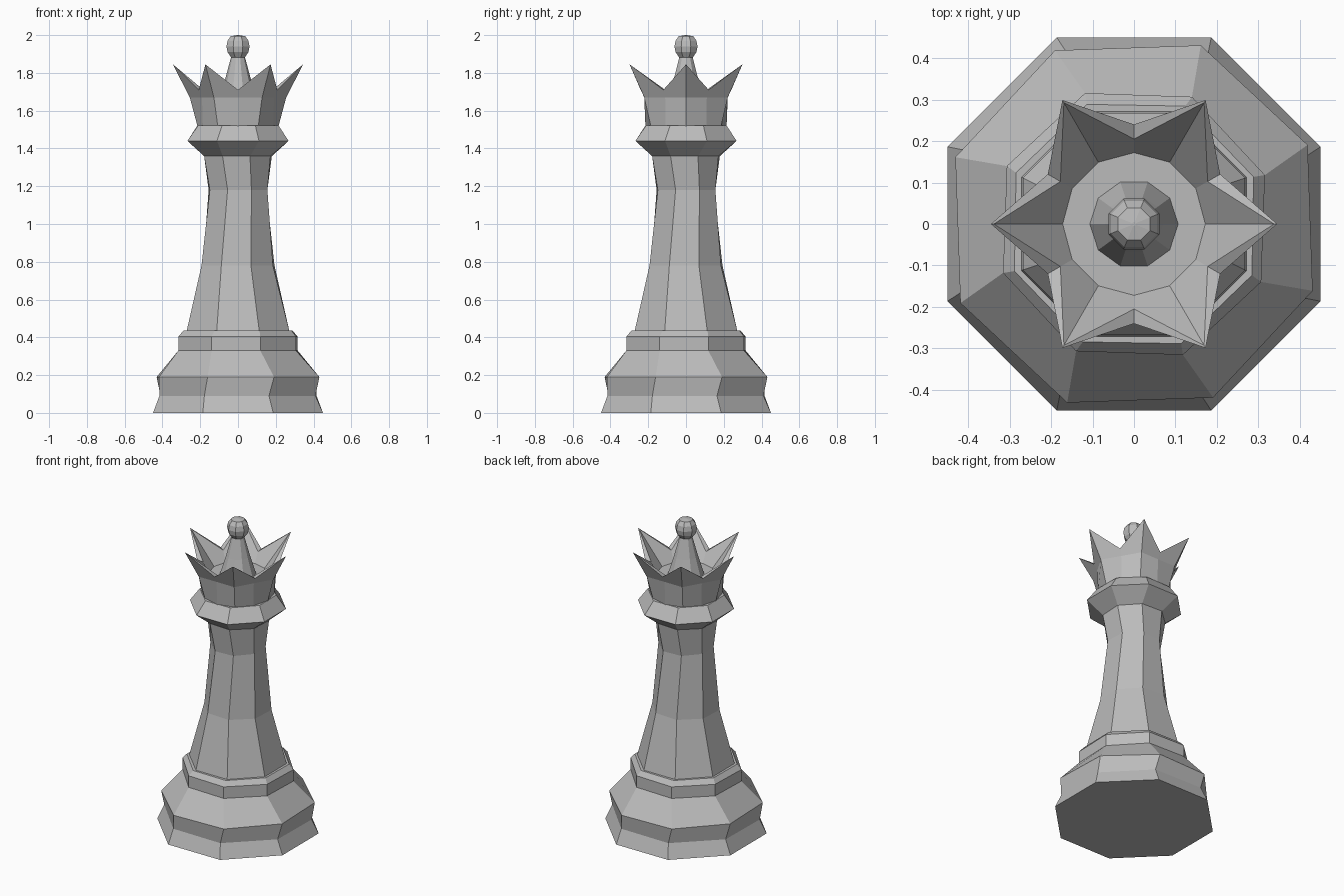
import bpy, math

if "Cube" in bpy.data.objects:
    bpy.data.objects.remove(bpy.data.objects["Cube"])

grey = bpy.data.materials.new("stone grey")
grey.diffuse_color = (0.5, 0.5, 0.5, 1)
grey.use_nodes = True
grey.node_tree.nodes["Principled BSDF"].inputs["Base Color"].default_value = grey.diffuse_color


def build(name, rings, cap_bottom=True, cap_top=True):
    """Skin a stack of point rings with quads and optional end caps."""
    n = len(rings[0])
    verts = [p for ring in rings for p in ring]
    faces = []
    for k in range(len(rings) - 1):
        for i in range(n):
            j = (i + 1) % n
            faces.append((k * n + i, k * n + j, (k + 1) * n + j, (k + 1) * n + i))
    if cap_bottom:
        faces.append(tuple(reversed(range(n))))
    if cap_top:
        faces.append(tuple(range(len(verts) - n, len(verts))))
    mesh = bpy.data.meshes.new(name)
    mesh.from_pydata(verts, [], faces)
    mesh.validate()
    mesh.materials.append(grey)
    obj = bpy.data.objects.new(name, mesh)
    bpy.context.collection.objects.link(obj)
    return obj


def ring(n, r, z, turn=0.0):
    """Regular polygon, turned by some degrees."""
    a = [math.radians(turn + 360 * i / n) for i in range(n)]
    return [(r * math.cos(t), r * math.sin(t), z) for t in a]


def star(peak, valley):
    """Twelve points alternating between (radius, height) peaks and valleys."""
    pts = []
    for i in range(12):
        r, z = (peak, valley)[i % 2]
        t = math.radians(30 * i)
        pts.append((r * math.cos(t), r * math.sin(t), z))
    return pts


def lathe(name, profile):
    """Octagonal turned part; each row is radius, height, small hand-cut twist."""
    return build(name, [ring(8, r, z, 22.5 + twist) for r, z, twist in profile])


# Stepped foot
lathe("base", [(0.487, 0, 0), (0.447, 0.09, -1), (0.46, 0.19, 2),
               (0.337, 0.33, -2), (0.337, 0.405, -2), (0.31, 0.435, -1)])
# Slightly twisted shaft
lathe("shaft", [(0.295, 0.43, 0), (0.205, 0.78, -3), (0.165, 1.18, 3), (0.19, 1.36, -3)])
# Flared collar under the crown
lathe("collar", [(0.185, 1.355, -3), (0.29, 1.44, 0), (0.23, 1.522, 1)])

# Six-pointed hollow crown: outside wall, rim, inside wall, floor
build("crown", [
    star((0.215, 1.52), (0.215, 1.52)),
    star((0.255, 1.67), (0.22, 1.67)),
    star((0.345, 1.845), (0.24, 1.71)),
    star((0.338, 1.84), (0.205, 1.705)),
    star((0.172, 1.64), (0.172, 1.64)),
])

# Central spire and ball
build("spire", [ring(10, 0.108, 1.635), ring(10, 0.07, 1.76), ring(10, 0.035, 1.89)])
build("ball", [ring(8, r, z, 22.5) for r, z in
               ((0.04, 1.882), (0.06, 1.91), (0.066, 1.94), (0.06, 1.97), (0.042, 1.994))]
      + [ring(8, 0.005, 2.0, 22.5)])
